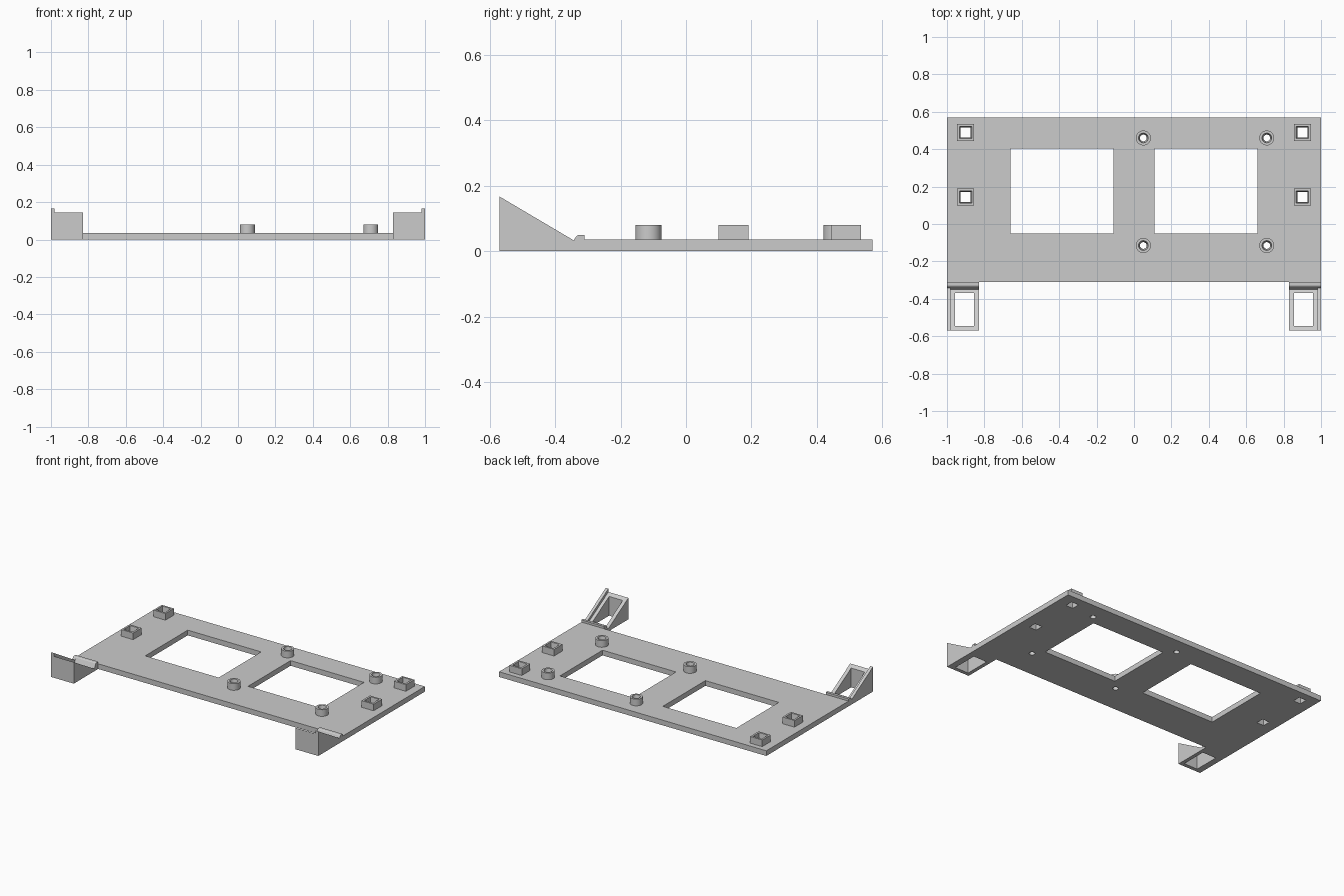
import bpy, bmesh, math
from mathutils import Vector

cube = bpy.data.objects.get("Cube")
if cube:
    bpy.data.objects.remove(cube, do_unlink=True)

grey = bpy.data.materials.new("plain grey")
grey.use_nodes = True
grey.diffuse_color = (0.6, 0.6, 0.6, 1)
grey.node_tree.nodes["Principled BSDF"].inputs["Base Color"].default_value = (0.6, 0.6, 0.6, 1)

THICK, POST_TOP = 0.035, 0.08
SQUARE_POSTS = [(0.9, 0.49), (0.9, 0.145)]
ROUND_POSTS = [(x, y) for x in (0.05, 0.71) for y in (0.46, -0.115)]


def finish(name, bm):
    bmesh.ops.recalc_face_normals(bm, faces=bm.faces)
    mesh = bpy.data.meshes.new(name)
    bm.to_mesh(mesh)
    bm.free()
    mesh.materials.append(grey)
    obj = bpy.data.objects.new(name, mesh)
    bpy.context.collection.objects.link(obj)
    return obj


def activate(obj):
    bpy.ops.object.select_all(action='DESELECT')
    obj.select_set(True)
    bpy.context.view_layer.objects.active = obj


def extrude(bm, points, offset):
    """Closed prism from an outline of 3D points."""
    face = bm.faces.new([bm.verts.new(p) for p in points])
    new = bmesh.ops.extrude_face_region(bm, geom=[face])["geom"]
    bmesh.ops.translate(bm, vec=offset, verts=[v for v in new if isinstance(v, bmesh.types.BMVert)])


def box(bm, x0, x1, y0, y1, z0, z1):
    extrude(bm, [(x0, y0, z0), (x1, y0, z0), (x1, y1, z0), (x0, y1, z0)], (0, 0, z1 - z0))


def ring(x, y, z, radius, sides):
    turn = math.pi / sides
    return [Vector((x + radius * math.cos(math.tau * i / sides + turn),
                    y + radius * math.sin(math.tau * i / sides + turn), z)) for i in range(sides)]


def cut(obj, cutter):
    mod = obj.modifiers.new("cut", 'BOOLEAN')
    mod.operation, mod.solver, mod.object = 'DIFFERENCE', 'EXACT', cutter
    activate(obj)
    bpy.ops.object.modifier_apply(modifier="cut")
    bpy.data.objects.remove(cutter, do_unlink=True)


def mirror(obj):
    mod = obj.modifiers.new("mirror", 'MIRROR')
    mod.use_mirror_merge = False
    activate(obj)
    bpy.ops.object.modifier_apply(modifier="mirror")


def post(name, x, y, outer, mouth, bore, sides):
    """Hollow post whose hole narrows towards the plate."""
    bm = bmesh.new()
    loops = [[bm.verts.new(p) for p in ring(x, y, z, r, sides)] for r, z in
             ((outer, THICK), (outer, POST_TOP), (mouth, POST_TOP), (bore, THICK))]
    for a, b in zip(loops, loops[1:] + loops[:1]):
        for i in range(sides):
            j = (i + 1) % sides
            bm.faces.new((a[i], a[j], b[j], b[i]))
    return finish(name, bm)


# Base plate with two windows and the post holes
bm = bmesh.new()
box(bm, -1, 1, -0.31, 0.57, 0, THICK)
plate = finish("base_plate", bm)
bm = bmesh.new()
for s in (-1, 1):
    box(bm, *sorted((s * 0.11, s * 0.66)), -0.05, 0.405, -0.1, 0.1)
    for x, y in SQUARE_POSTS:
        extrude(bm, ring(s * x, y, -0.1, 0.038, 4), (0, 0, 0.2))
for x, y in ROUND_POSTS:
    extrude(bm, ring(x, y, -0.1, 0.018, 24), (0, 0, 0.2))
cut(plate, finish("hole_cutter", bm))

# Square posts along both sides
for i, (x, y) in enumerate(SQUARE_POSTS):
    mirror(post(f"square_posts_{i + 1}", x, y, 0.064, 0.046, 0.038, 4))

# Round posts around one window
for i, (x, y) in enumerate(ROUND_POSTS):
    obj = post(f"round_post_{i + 1}", x, y, 0.04, 0.026, 0.018, 24)
    activate(obj)
    bpy.ops.object.shade_smooth_by_angle()

# Sloped hollow brackets at the front corners
bm = bmesh.new()
body = [(-0.57, 0), (-0.31, 0), (-0.31, 0.05), (-0.328, 0.05), (-0.335, 0.046),
        (-0.35, 0.016), (-0.57, 0.145)]
extrude(bm, [(0.83, y, z) for y, z in body], (0.15, 0, 0))
bracket = finish("front_brackets", bm)
bm = bmesh.new()
box(bm, 0.855, 0.957, -0.545, -0.37, -0.1, 0.3)
cut(bracket, finish("bracket_cutter", bm))
mirror(bracket)

# Raised outer lip of each bracket
bm = bmesh.new()
lip = [(-0.57, 0), (-0.31, 0), (-0.31, 0.05), (-0.328, 0.05), (-0.335, 0.046),
       (-0.343, 0.033), (-0.57, 0.167)]
extrude(bm, [(0.98, y, z) for y, z in lip], (0.02, 0, 0))
mirror(finish("bracket_lips", bm))
